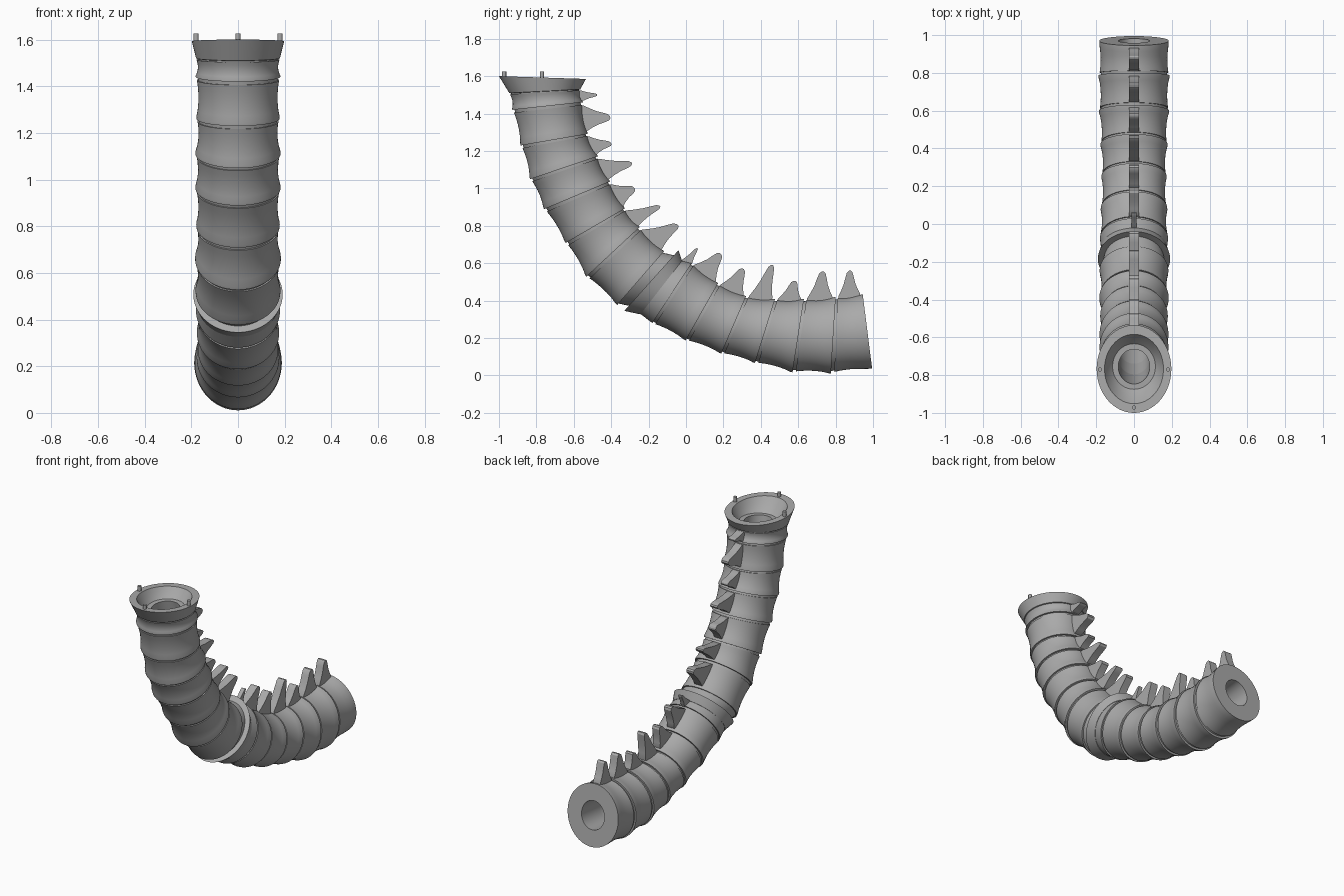
import bpy, bmesh, math
from mathutils import Vector

cube = bpy.data.objects.get("Cube")
if cube:
    bpy.data.objects.remove(cube)

grey = bpy.data.materials.new("neutral_grey")
grey.use_nodes = True
COLOUR = (0.4, 0.4, 0.4, 1)
grey.diffuse_color = COLOUR
grey.node_tree.nodes["Principled BSDF"].inputs["Base Color"].default_value = COLOUR

SIDES = 64
X = Vector((1, 0, 0))

# Seams from tail to head: inner (y, z) and outer (y, z) edge in the side plane
SEAMS = [
    (.945, .433, .995, .037), (.80, .415, .775, .015), (.63, .405, .57, .02),
    (.475, .405, .37, .07), (.32, .42, .19, .12), (.17, .49, .0, .19),
    (.03, .60, -.18, .28), (-.02, .615, -.245, .325), (-.04, .67, -.33, .345),
    (-.12, .66, -.365, .38), (-.25, .79, -.53, .53), (-.33, .89, -.64, .71),
    (-.41, 1.035, -.755, .89), (-.475, 1.17, -.83, 1.05), (-.53, 1.29, -.88, 1.23),
    (-.555, 1.46, -.925, 1.42), (-.565, 1.53, -.945, 1.51), (-.535, 1.585, -1, 1.6),
]
# Spine tips (y, z), one per segment
TIPS = [(.875, .56), (.73, .555), (.58, .505), (.46, .59), (.305, .57), (.185, .65),
        (.06, .68), (-.045, .805), (-.14, .905), (-.275, 1.0), (-.29, 1.135),
        (-.4, 1.24), (-.405, 1.38), (-.475, 1.5)]


def edges(t):
    """Inner and outer edge points at seam position t."""
    i = min(int(t), len(SEAMS) - 2)
    a, b = SEAMS[i], SEAMS[i + 1]
    y0, z0, y1, z1 = (p + (q - p) * (t - i) for p, q in zip(a, b))
    return Vector((0, y0, z0)), Vector((0, y1, z1))


def ring(t, scale=1.0, bore=False):
    """Elliptical ring at seam position t."""
    inner, outer = edges(t)
    half = (inner - outer).length / 2
    u = (inner - outer).normalized()
    a, b = (.092, .083) if bore else (half * scale, (.1 + .42 * half) * scale)
    centre = (inner + outer) / 2
    angles = [math.tau * k / SIDES for k in range(SIDES)]
    return [centre + u * a * math.cos(w) + X * b * math.sin(w) for w in angles]


def finish(name, bm, angle=30):
    bmesh.ops.recalc_face_normals(bm, faces=bm.faces)
    mesh = bpy.data.meshes.new(name)
    bm.to_mesh(mesh)
    bm.free()
    mesh.materials.append(grey)
    obj = bpy.data.objects.new(name, mesh)
    bpy.context.collection.objects.link(obj)
    bpy.ops.object.select_all(action='DESELECT')
    obj.select_set(True)
    bpy.context.view_layer.objects.active = obj
    bpy.ops.object.shade_smooth_by_angle(angle=math.radians(angle))
    return obj


def loft(name, rings):
    """Hollow solid: rings run along the outside and back through the bore."""
    bm = bmesh.new()
    loops = [[bm.verts.new(p) for p in r] for r in rings]
    for a, b in zip(loops, loops[1:] + loops[:1]):
        for k in range(SIDES):
            n = (k + 1) % SIDES
            bm.faces.new((a[k], a[n], b[n], b[k]))
    return finish(name, bm)


def bored(name, start, end, profile):
    outside = [ring(start + (end - start) * f, s) for f, s in profile]
    return loft(name, outside + [ring(end, bore=True), ring(start, bore=True)])


# Waisted segments: a wide tail rim, a slim middle and a groove at the head
SEGMENTS = [*range(6), *range(9, 16)]
for n, i in enumerate(SEGMENTS):
    rim = 1.0 if i == 0 else 1.02
    profile = [(0, rim), (.06, rim), (.22, .985), (.4, .965), (.58, .96),
               (.76, .97), (.92, .99), (.92, .955), (1, .955)]
    bored(f"segment_{n + 1}", i, i + 1, profile)

# Middle collar with the sleeve that joins it to the next segment
bored("collar_base", 6, 7, [(0, 1.0), (1, .98)])
bored("collar_cone", 7, 8, [(0, .99), (1, 1.0)])
bored("collar_sleeve", 8, 9, [(0, .83), (1, .97)])

# Flared head flange with a sunken dish
loft("head_flange", [ring(16, 1.0), ring(16.85, 1.0), ring(17, 1.0), ring(17, .79),
                     ring(16.6, .75), ring(16.1, .66), ring(15.8, .55),
                     ring(15.8, bore=True), ring(15.7, bore=True)])

# Locating pins on the flange
for name, x, y in (("left_pin", .18, -.77), ("right_pin", -.18, -.77), ("front_pin", 0, -.972)):
    bm = bmesh.new()
    bmesh.ops.create_cone(bm, cap_ends=True, segments=16, radius1=.011, radius2=.011, depth=.05)
    bmesh.ops.translate(bm, verts=bm.verts, vec=(x, y, 1.6))
    finish(name, bm)

# Back spines: tapered thorn outlines given slab thickness
THORN = [(-.3, 1), (.04, .95), (.25, .72), (.5, .5), (.75, .36), (.93, .24), (1, .08)]
for n, (i, tip) in enumerate(zip([*range(7), *range(9, 16)], TIPS)):
    base = edges(i + .5)[0]
    along = edges(i + 1)[0] - edges(i)[0]
    width = max(along.length * .42, .03)
    along.normalize()
    reach = Vector((0, *tip)) - base
    side = [base + reach * f + along * width * s for f, s in THORN]
    other = [base + reach * f - along * width * s for f, s in THORN]
    half = .013 if i == 6 else .026
    bm = bmesh.new()
    face = bm.faces.new([bm.verts.new(p - X * half) for p in side + other[::-1]])
    grown = bmesh.ops.extrude_face_region(bm, geom=[face])["geom"]
    bmesh.ops.translate(bm, vec=X * half * 2,
                        verts=[g for g in grown if isinstance(g, bmesh.types.BMVert)])
    finish(f"spine_{n + 1}", bm)
